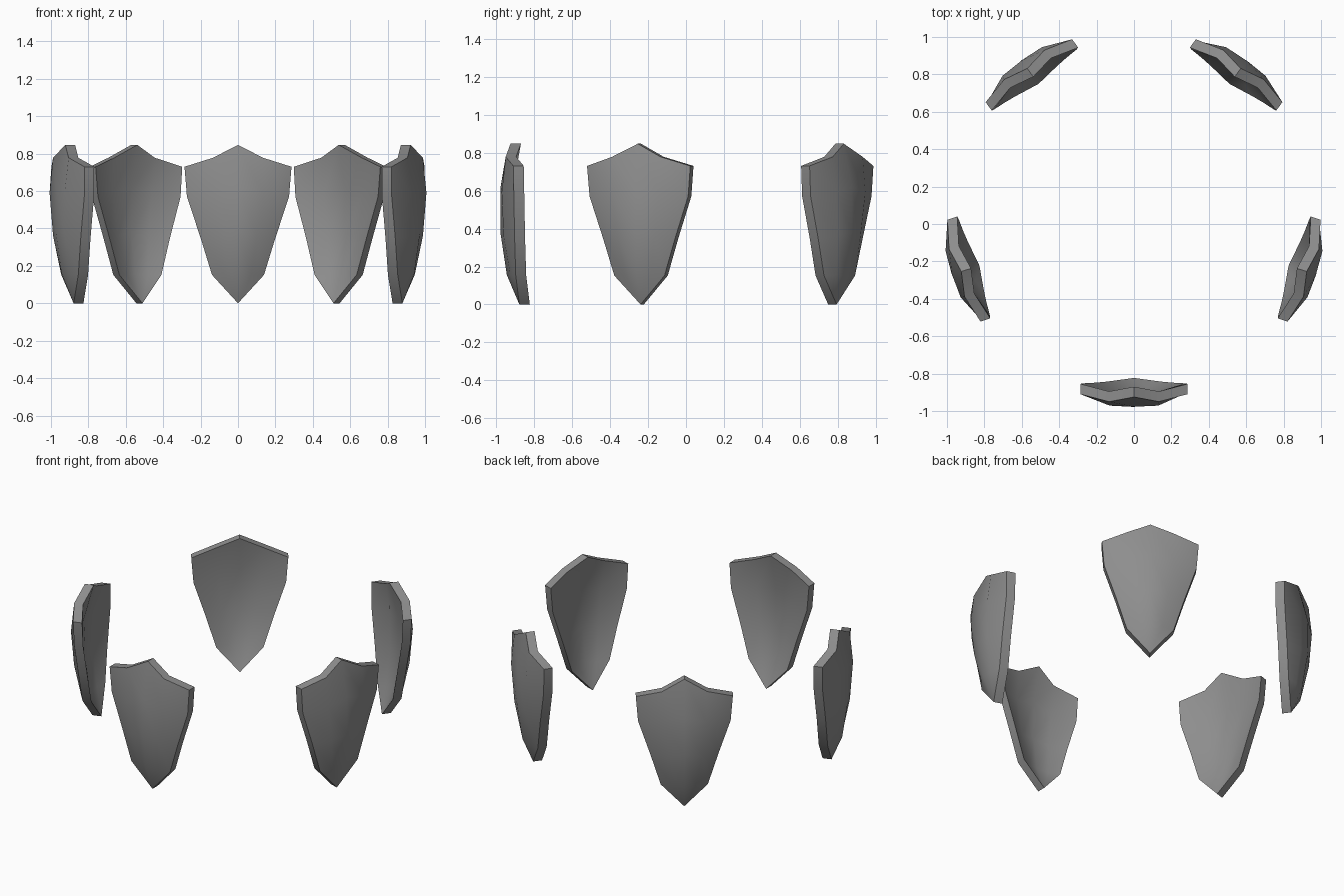
import bpy, bmesh, math
from mathutils import Matrix, Vector

cube = bpy.data.objects.get("Cube")
if cube:
    bpy.data.objects.remove(cube, do_unlink=True)

SHIELDS = 5
THICKNESS = 0.055
CENTRE_Y = 0.046

# Half of the curved outer face: rows from top to bottom, each centre to rim (x, y, z)
HALF_ROWS = [
    [(0, -0.925, 0.847), (0.134, -0.95, 0.778), (0.286, -0.91, 0.73)],
    [(0, -0.977, 0.62), (0.13, -0.971, 0.59), (0.273, -0.907, 0.57)],
    [(0, -0.978, 0.38), (0.1, -0.961, 0.36), (0.2, -0.903, 0.35)],
    [(0, -0.944, 0.155), (0.07, -0.925, 0.153), (0.139, -0.897, 0.152)],
]
TIP = (0, -0.878, 0)

# Grey metal
grey = bpy.data.materials.new("dark_grey_metal")
grey.use_nodes = True
colour = (0.27, 0.27, 0.27, 1)
grey.diffuse_color = colour
grey.node_tree.nodes["Principled BSDF"].inputs["Base Color"].default_value = colour


def build_shield_mesh():
    bm = bmesh.new()
    # Outer face, mirrored across the middle
    rows = []
    for half in HALF_ROWS:
        full = [(-x, y, z) for x, y, z in reversed(half[1:])] + half
        rows.append([bm.verts.new(p) for p in full])
    for upper, lower in zip(rows, rows[1:]):
        for i in range(len(upper) - 1):
            bm.faces.new((upper[i], lower[i], lower[i + 1], upper[i + 1]))
    # Pointed bottom
    tip = bm.verts.new(TIP)
    last = rows[-1]
    for a, b in zip(last, last[1:]):
        bm.faces.new((a, tip, b))
    # Thickness towards the inside
    result = bmesh.ops.extrude_face_region(bm, geom=bm.faces[:], use_keep_orig=True)
    inner = [g for g in result["geom"] if isinstance(g, bmesh.types.BMVert)]
    bmesh.ops.translate(bm, verts=inner, vec=(0, THICKNESS, 0))
    bmesh.ops.recalc_face_normals(bm, faces=bm.faces[:])
    # Move so that the ring centre is the origin
    bmesh.ops.translate(bm, verts=bm.verts[:], vec=(0, -CENTRE_Y, 0))
    for face in bm.faces:
        face.smooth = True
    mesh = bpy.data.meshes.new("shield")
    bm.to_mesh(mesh)
    bm.free()
    mesh.set_sharp_from_angle(angle=math.radians(40))
    mesh.materials.append(grey)
    return mesh


# Ring of shields, the first one facing the front
shield_mesh = build_shield_mesh()
for i in range(SHIELDS):
    shield = bpy.data.objects.new(f"shield_{i + 1}", shield_mesh)
    bpy.context.collection.objects.link(shield)
    shield.location = Vector((0, CENTRE_Y, 0))
    shield.rotation_euler.z = i * math.tau / SHIELDS
